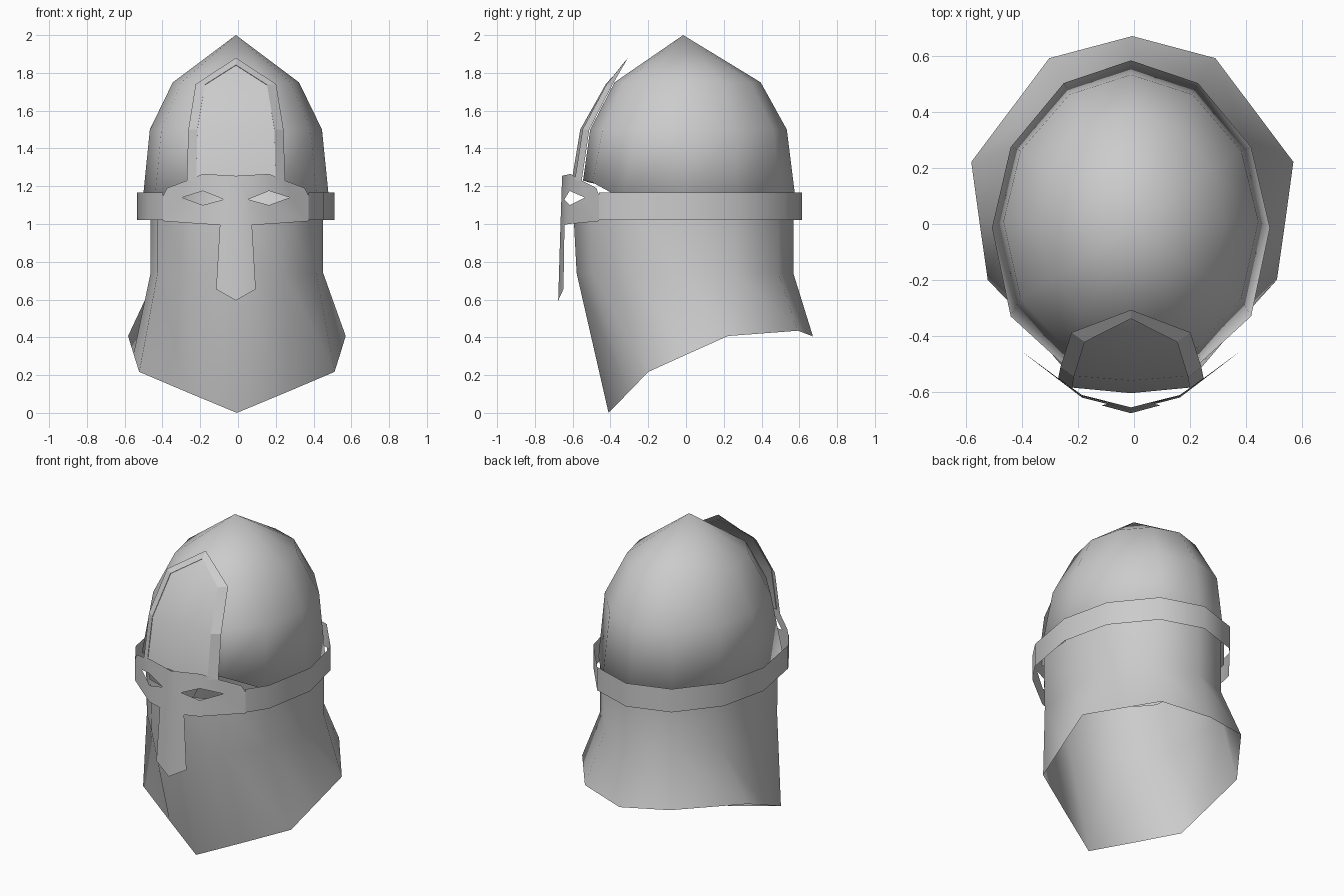
import bpy, bmesh

if "Cube" in bpy.data.objects:
    bpy.data.objects.remove(bpy.data.objects["Cube"])

steel = bpy.data.materials.new("grey_steel")
steel.diffuse_color = (0.6, 0.6, 0.6, 1)
steel.use_nodes = True
steel.node_tree.nodes["Principled BSDF"].inputs["Base Color"].default_value = steel.diffuse_color
AXIS = -0.011  # the armour sits slightly off centre


def build(name, verts, faces, smooth=True, shift=AXIS):
    """Make a mirrored sheet from its right half, with normals facing outward."""
    bm = bmesh.new()
    for s in (1, -1):
        vs = [bm.verts.new((s * x, y, z)) for x, y, z in verts]
        for f in faces:
            bm.faces.new([vs[i] for i in (f if s > 0 else f[::-1])])
    bmesh.ops.remove_doubles(bm, verts=bm.verts, dist=0.0005)
    bmesh.ops.recalc_face_normals(bm, faces=bm.faces)
    bm.normal_update()
    out = 0
    for f in bm.faces:
        c = f.calc_center_median()
        out += f.calc_area() * (f.normal.x * c.x + f.normal.y * c.y)
    if out < 0:
        bmesh.ops.reverse_faces(bm, faces=bm.faces)
    me = bpy.data.meshes.new(name)
    bm.to_mesh(me)
    bm.free()
    for p in me.polygons:
        p.use_smooth = smooth
    me.materials.append(steel)
    ob = bpy.data.objects.new(name, me)
    ob.location.x = shift
    bpy.context.collection.objects.link(ob)
    return ob


def strips(rows):
    """Quads joining rows of equal point count."""
    n = len(rows[0])
    return [(a * n + i, a * n + i + 1, a * n + n + i + 1, a * n + n + i)
            for a in range(len(rows) - 1) for i in range(n - 1)]


def loft(name, rows, **kw):
    return build(name, [p for r in rows for p in r], strips(rows), **kw)


# Skull dome: twelve-sided, narrowing to a point, cut higher at the face
base = [(0, -.545, 1.23), (.25, -.495, 1.22), (.43, -.33, 1.13), (.497, -.014, 1.09),
        (.43, .275, 1.09), (.24, .504, 1.09), (0, .585, 1.09)]
ring = [(0, -.605), (.26, -.53)] + [p[:2] for p in base[2:]]
lip = [(x * .94, y * .94, z - .01) for x, y, z in base]
rows = [lip, base]
for z, sx, sy, dy in [(1.5, .917, .875, .022), (1.75, .672, .65, .015)]:
    rows.append([(x * sx, y * sy + dy, z) for x, y in ring])
n = len(ring)
verts = [p for r in rows for p in r] + [(0, -.015, 2)]
tip = len(verts) - 1
build("dome", verts, strips(rows) + [(tip - n + i, tip - n + i + 1, tip) for i in range(n - 1)])

# Neck guard: flaring to a slanted eight-cornered rim, open below
neck = [(0, -.597), (.25, -.51), (.42, -.31), (.457, -.01),
        (.42, .265), (.235, .488), (0, .568)]
rim = [(0, -.41, 0), (.26, -.305, .108), (.517, -.2, .217), (.547, .01, .312),
       (.576, .222, .407), (.297, .593, .435), (0, .672, .405)]
loft("neck_guard", [[(x, y, 1.08) for x, y in neck],
                    [(x, y * (.97 if y < 0 else 1), .74) for x, y in neck], rim], shift=-.006)

# Brow band around the sides and back
band = [(.385, -.46), (.465, -.34), (.523, -.01), (.455, .29), (.26, .53), (0, .614)]
loft("brow_band", [[(x, y, z) for x, y in band] for z in (1.02, 1.167)])


# Face plate with diamond eye holes and a nose guard
def plate_y(x):
    if x < .18:
        return -.66 + x * .25
    return -.615 + (x - .18) * .756


outline = [(0, 1.255), (.175, 1.265), (.26, 1.23), (.365, 1.19), (.385, 1.15),
           (.385, 1.015), (.175, 1.0), (.085, .995), (0, .99),
           (.065, 1.13), (.175, 1.175), (.285, 1.14), (.175, 1.1),
           (.105, .655), (0, .595)]
build("face_plate", [(x, plate_y(x) - .03 * (1.15 - z) * (z < 1.01) + .05 * max(0, z - 1.17), z)
                     for x, z in outline],
      [(0, 9, 10, 1), (1, 10, 11, 2), (2, 11, 4, 3), (4, 11, 5), (5, 11, 12, 6),
       (6, 12, 9, 7), (7, 9, 0, 8), (8, 7, 13, 14)])

# Forehead plate: inner panel and its border, slightly swept back
inner = [(.21, -.585, 1.23), (.204, -.543, 1.5), (.165, -.418, 1.735), (0, -.335, 1.84)]
outer = [(.26, -.552, 1.23), (.252, -.512, 1.5), (.213, -.388, 1.74), (0, -.307, 1.88)]
mid = [(0, -.605, 1.23), (0, -.56, 1.5), (0, -.425, 1.74)]
build("forehead_panel", inner + mid, [(4, 0, 1, 5), (5, 1, 2, 6), (6, 2, 3)])
raised = [(x, y - .004, z + .002) for x, y, z in inner]
loft("forehead_border", [inner, raised, outer], smooth=False)
